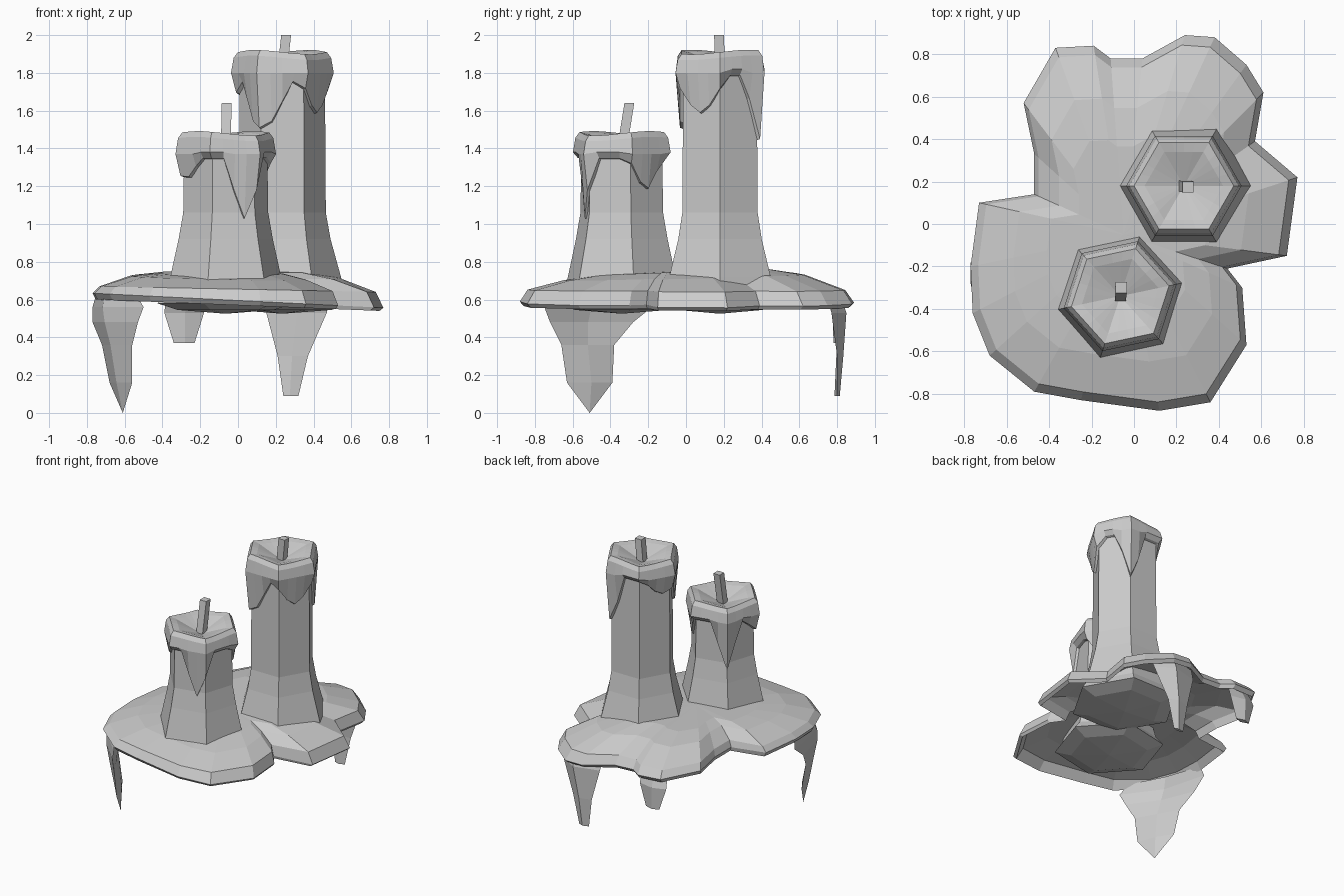
import bpy, bmesh, math
from mathutils import Vector

cube = bpy.data.objects.get("Cube")
if cube:
    bpy.data.objects.remove(cube)

GREY = (0.6, 0.6, 0.6, 1)
wax = bpy.data.materials.new("wax_grey")
wax.use_nodes = True
wax.diffuse_color = GREY
bsdf = next(n for n in wax.node_tree.nodes if n.type == 'BSDF_PRINCIPLED')
bsdf.inputs["Base Color"].default_value = GREY


def loft(name, rings):
    """Skin a stack of closed rings and cap both ends."""
    bm = bmesh.new()
    loops = [[bm.verts.new(p) for p in ring] for ring in rings]
    n = len(loops[0])
    for a, b in zip(loops, loops[1:]):
        for i in range(n):
            j = (i + 1) % n
            bm.faces.new((a[i], a[j], b[j], b[i]))
    bm.faces.new(loops[0])
    bm.faces.new(loops[-1])
    bmesh.ops.remove_doubles(bm, verts=bm.verts, dist=0.0005)
    bmesh.ops.recalc_face_normals(bm, faces=bm.faces)
    mesh = bpy.data.meshes.new(name)
    bm.to_mesh(mesh)
    bm.free()
    mesh.materials.append(wax)
    obj = bpy.data.objects.new(name, mesh)
    bpy.context.collection.objects.link(obj)


def hex_ring(centre, radius, heights, turn):
    """Hexagon outline, sampled once per entry of heights."""
    n = len(heights)
    ring = []
    for k, z in enumerate(heights):
        a = 360 * k / n
        r = radius * math.cos(math.pi / 6) / math.cos(math.radians(a % 60 - 30))
        t = math.radians(a + turn)
        ring.append((centre[0] + r * math.cos(t), centre[1] + r * math.sin(t), z))
    return ring


def candle(name, centre, turn, top, foot_radius, hem, runs, wick_top):
    # Six-sided column with a flared foot, and a shallow cup under the pool
    profile = [(0.525, 0), (0.545, 0.26), (0.58, 0.37), (0.64, foot_radius + 0.02),
               (0.72, foot_radius), (0.92, 0.255), (1.06, 0.23), (top - 0.06, 0.225)]
    loft(name + "_column", [hex_ring(centre, r, [z] * 6, turn) for z, r in profile])

    # Melted collar, its hem pulled down into runs: (angle, length, half width)
    n = 24
    low, rim = [], []
    for k in range(n):
        a = turn + 360 * k / n
        drop = 0
        for angle, length, width in runs:
            gap = abs((a - angle + 180) % 360 - 180)
            drop = max(drop, length * min(1, 1.25 * (1 - gap / width)))
        low.append(hem - drop)
        rim.append(top + 0.012 * math.sin(math.radians(2 * a)))
    shift = lambda hs, d: [h + d for h in hs]
    lip = [max(z + 0.04, top - 0.08) for z in low]
    loft(name + "_collar", [
        hex_ring(centre, 0.215, low, turn),
        hex_ring(centre, 0.245, shift(low, 0.01), turn),
        hex_ring(centre, 0.272, lip, turn),
        hex_ring(centre, 0.258, rim, turn),
        hex_ring(centre, 0.235, shift(rim, 0.03), turn),
        hex_ring(centre, 0.185, shift(rim, 0.02), turn),
        hex_ring(centre, 0, [top - 0.05] * n, turn)])

    # Leaning square wick
    foot = Vector((centre[0], centre[1], top - 0.06))
    square = [Vector((x, y, 0)) for x, y in ((-1, -1), (1, -1), (1, 1), (-1, 1))]
    loft(name + "_wick", [[p + s * 0.026 for s in square] for p in (foot, Vector(wick_top))])


candle("tall_candle", (0.235, 0.18), 0, 1.88, 0.31, 1.78,
       [(-120, 0.28, 50), (-30, 0.2, 42), (62, 0.34, 24), (165, 0.12, 40)],
       (0.255, 0.175, 2.0))
candle("short_candle", (-0.065, -0.34), 12, 1.45, 0.30, 1.34,
       [(-63, 0.32, 26), (38, 0.16, 30), (132, 0.34, 24), (200, 0.1, 34)],
       (-0.06, -0.30, 1.64))

# Pool of set wax: a thin sagging shell skinned from its outline
outline = [
    (0.12, -0.88), (0.36, -0.84), (0.53, -0.57), (0.51, -0.30), (0.44, -0.21),
    (0.72, -0.15), (0.77, 0.22), (0.57, 0.39), (0.61, 0.62), (0.53, 0.75),
    (0.38, 0.88), (0.24, 0.89), (0.04, 0.78), (-0.11, 0.78), (-0.19, 0.84),
    (-0.37, 0.83), (-0.52, 0.57), (-0.47, 0.33), (-0.47, 0.14), (-0.73, 0.10),
    (-0.77, -0.20), (-0.76, -0.42), (-0.68, -0.62), (-0.47, -0.79), (-0.25, -0.83)]
MID = Vector((-0.05, -0.05))


def pool_ring(scale, z, slope_x=0.0, slope_y=0.0):
    ring = []
    for p in outline:
        q = MID + (Vector(p) - MID) * scale
        ring.append((q.x, q.y, z + slope_x * q.x + slope_y * q.y))
    return ring


loft("wax_pool", [
    pool_ring(0, 0.72), pool_ring(0.5, 0.715, 0, 0.03), pool_ring(0.72, 0.69, -0.02, 0.02),
    pool_ring(0.92, 0.635, -0.025), pool_ring(0.975, 0.57, -0.04),
    pool_ring(1, 0.595, -0.05), pool_ring(0.95, 0.655, -0.02),
    pool_ring(0.72, 0.72, -0.02, 0.025), pool_ring(0.5, 0.747, 0, 0.04), pool_ring(0, 0.75)])


def drip(name, rows):
    """Thin hanging run; each row is height, two edges, outer and inner bow."""
    rings = []
    for z, p, q, outer, inner in rows:
        p, q = Vector(p), Vector(q)
        mid = (p + q) / 2
        out = (mid - MID).normalized()
        rings.append([(v.x, v.y, z) for v in (p, mid + out * outer, q, mid + out * inner)])
    loft(name, rings)


drip("side_drip", [
    (0.63, (-0.54, -0.69), (-0.75, -0.20), 0.075, 0.02),
    (0.56, (-0.50, -0.75), (-0.77, -0.18), 0.10, 0.06),
    (0.48, (-0.53, -0.72), (-0.77, -0.28), 0.07, 0.03),
    (0.36, (-0.56, -0.66), (-0.72, -0.38), 0.045, 0.0),
    (0.16, (-0.56, -0.63), (-0.68, -0.39), 0.03, -0.015),
    (0.00, (-0.61, -0.51), (-0.61, -0.51), 0, 0)])
drip("back_drip", [
    (0.62, (0.48, 0.74), (0.14, 0.77), 0.07, 0.02),
    (0.53, (0.47, 0.77), (0.15, 0.80), 0.07, 0.01),
    (0.30, (0.37, 0.80), (0.21, 0.81), 0.03, -0.01),
    (0.09, (0.32, 0.80), (0.24, 0.80), 0.015, -0.015)])
drip("back_short_drip", [
    (0.62, (-0.18, 0.77), (-0.38, 0.76), 0.02, -0.03),
    (0.53, (-0.18, 0.80), (-0.39, 0.79), 0.03, -0.02),
    (0.37, (-0.23, 0.80), (-0.34, 0.80), 0.02, -0.02)])
